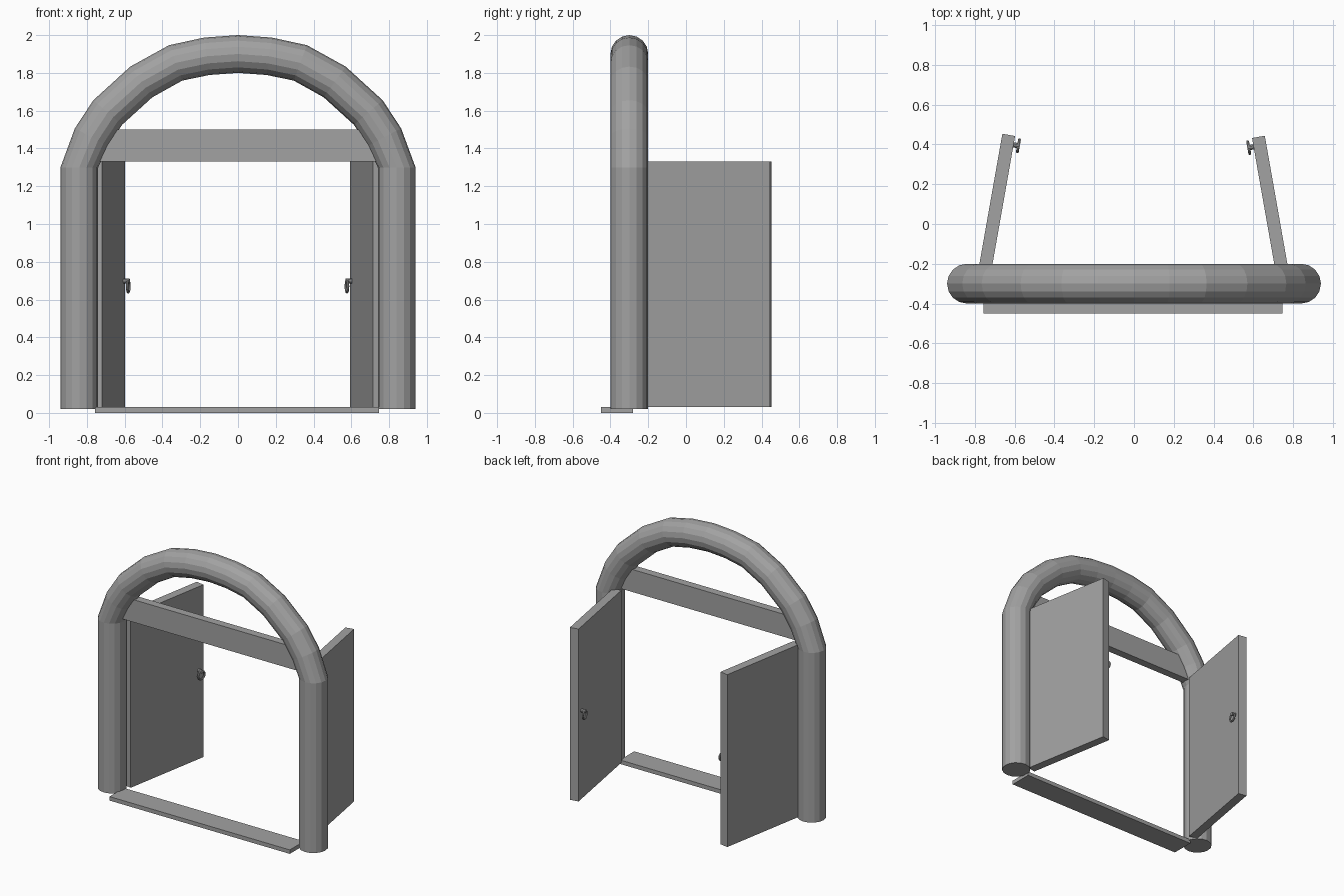
import bpy, bmesh, math
from mathutils import Vector, Matrix

if "Cube" in bpy.data.objects:
    bpy.data.objects.remove(bpy.data.objects["Cube"])

grey = bpy.data.materials.new("grey")
grey.diffuse_color = (0.36, 0.36, 0.36, 1)
grey.use_nodes = True
grey.node_tree.nodes["Principled BSDF"].inputs["Base Color"].default_value = grey.diffuse_color


def finish(name, bm, matrix=Matrix()):
    bmesh.ops.recalc_face_normals(bm, faces=bm.faces)
    me = bpy.data.meshes.new(name)
    bm.to_mesh(me)
    bm.free()
    me.transform(matrix)
    me.materials.append(grey)
    ob = bpy.data.objects.new(name, me)
    bpy.context.collection.objects.link(ob)
    return ob


def box(name, lo, hi, matrix=Matrix()):
    bm = bmesh.new()
    bmesh.ops.create_cube(bm, size=1)
    for v in bm.verts:
        v.co = [l + (c + 0.5) * (h - l) for c, l, h in zip(v.co, lo, hi)]
    return finish(name, bm, matrix)


def sweep(name, path, tangents, radius, sides, closed=False, matrix=Matrix()):
    """Round tube along a path lying in the xz plane."""
    bm = bmesh.new()
    rings = []
    for p, t in zip(path, tangents):
        n = Vector((-t.z, 0, t.x))
        ring = []
        for k in range(sides):
            a = math.tau * k / sides
            ring.append(bm.verts.new(p + radius * (n * math.cos(a) + Vector((0, 1, 0)) * math.sin(a))))
        rings.append(ring)
    for i in range(len(rings) if closed else len(rings) - 1):
        r, s = rings[i], rings[(i + 1) % len(rings)]
        for k in range(sides):
            j = (k + 1) % sides
            bm.faces.new((r[k], r[j], s[j], s[k]))
    if not closed:
        bm.faces.new(rings[0])
        bm.faces.new(rings[-1])
    return finish(name, bm, matrix)


# Arched tubular frame
half = [(-0.84, 0.02), (-0.84, 1.3), (-0.775, 1.46), (-0.69, 1.59),
        (-0.512, 1.752), (-0.33, 1.853), (-0.165, 1.888)]
pts = half + [(0, 1.9)] + [(-x, z) for x, z in reversed(half)]
path = [Vector((x, -0.3, z)) for x, z in pts]
last = len(path) - 1
tangents = []
for i in range(last + 1):
    if i <= 1:
        t = Vector((0, 0, 1))
    elif i >= last - 1:
        t = Vector((0, 0, -1))
    else:
        t = (path[i + 1] - path[i]).normalized() + (path[i] - path[i - 1]).normalized()
    tangents.append(t.normalized())
sweep("arch_frame", path, tangents, 0.1, 16)

# Lintel and door sill
box("lintel", (-0.76, -0.33, 1.33), (0.76, -0.27, 1.5))
box("sill", (-0.757, -0.45, 0), (0.747, -0.28, 0.03))

# Open doors, each with a stud and a hanging ring on the inner face
for name, side, hinge_x, length in (("left", -1, -0.72, 0.703), ("right", 1, 0.714, 0.693)):
    # local x points away from the opening, local y runs along the door
    place = Matrix.Translation((hinge_x, -0.25, 0)) @ Matrix.Rotation(side * math.radians(10), 4, 'Z')
    x0, x1 = sorted((0, side * 0.065))
    box(name + "_door", (x0, 0, 0.03), (x1, length, 1.33), place)

    bm = bmesh.new()
    bmesh.ops.create_cone(bm, cap_ends=True, segments=10, radius1=0.013, radius2=0.013, depth=0.034)
    stud = place @ Matrix.Translation((-side * 0.015, length - 0.045, 0.698)) @ Matrix.Rotation(math.pi / 2, 4, 'Y')
    finish(name + "_handle_stud", bm, stud)

    angles = [math.tau * i / 16 for i in range(16)]
    ring_path = [Vector((math.cos(a), 0, math.sin(a))) * 0.031 for a in angles]
    ring_tan = [Vector((-math.sin(a), 0, math.cos(a))) for a in angles]
    hang = place @ Matrix.Translation((-side * 0.025, length - 0.045, 0.67)) @ Matrix.Rotation(math.pi / 2, 4, 'Z')
    sweep(name + "_handle_ring", ring_path, ring_tan, 0.007, 8, True, hang)
